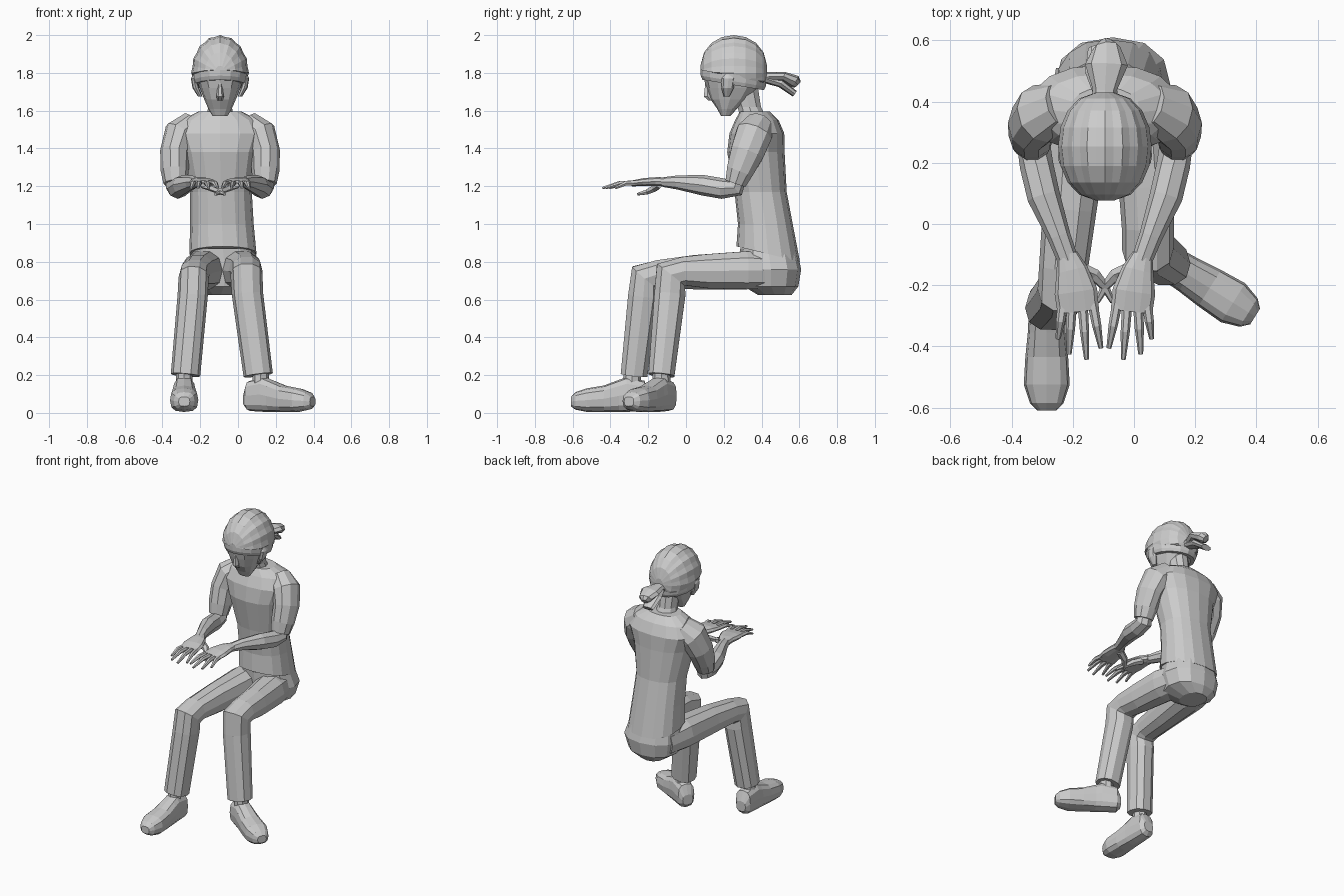
import bpy, bmesh, math
from mathutils import Vector

CX = -0.095  # centre line of the upper body


def loft(name, secs, n=12, axis=None, p=2.0, mirror=False, rib=1.0, edit=None):
    """Skin elliptical rings; each section is x, y, z, half width, half depth."""
    bm = bmesh.new()
    pts = [Vector(s[:3]) for s in secs]
    rings = []
    for i, s in enumerate(secs):
        if axis:
            t = Vector(axis)
        else:
            t = Vector((0, 0, 0))
            if i > 0:
                t += (pts[i] - pts[i - 1]).normalized()
            if i < len(pts) - 1:
                t += (pts[i + 1] - pts[i]).normalized()
            t.normalize()
        side = Vector((1, 0, 0))
        side = (side - t * side.dot(t)).normalized()
        up = t.cross(side)
        ring = []
        for k in range(n):
            a = 2 * math.pi * k / n
            c, d = math.cos(a), math.sin(a)
            c = math.copysign(abs(c) ** (2 / p), c)
            d = math.copysign(abs(d) ** (2 / p), d)
            f = rib if k % 2 else 1.0
            v = pts[i] + (side * c * s[3] + up * d * s[4]) * f
            if edit:
                v = edit(v, i)
            if mirror:
                v.x = 2 * CX - v.x
            ring.append(bm.verts.new(v))
        rings.append(ring)
    for r, q in zip(rings, rings[1:]):
        for k in range(n):
            bm.faces.new((r[k], r[(k + 1) % n], q[(k + 1) % n], q[k]))
    bm.faces.new(rings[0])
    bm.faces.new(rings[-1])
    bmesh.ops.recalc_face_normals(bm, faces=bm.faces)
    me = bpy.data.meshes.new(name)
    bm.to_mesh(me)
    bm.free()
    ob = bpy.data.objects.new(name, me)
    bpy.context.collection.objects.link(ob)
    return ob


UP = (0, 0, 1)

# shirt body with a hem that drops towards the back
def hem(v, i):
    if i == 0:
        v.z -= 0.24 * (v.y - 0.44)
    return v

loft("shirt", [(-.08, .435, .84, .178, .168), (-.085, .42, 1.0, .168, .145),
               (-.09, .395, 1.17, .163, .138), (-.095, .37, 1.38, .205, .152),
               (-.095, .375, 1.48, .245, .145), (-.095, .375, 1.55, .205, .115),
               (-.095, .365, 1.595, .115, .08)], n=16, axis=UP, p=2.3, edit=hem)

# seat of the trousers
loft("pelvis", [(-.09, .47, .625, .08, .09), (-.075, .45, .67, .165, .145),
                (-.07, .45, .76, .19, .16), (-.08, .435, .87, .165, .15)], axis=UP, p=2.3)

# bent trouser legs
loft("right_leg", [(-.165, .5, .75, .09, .09), (-.185, .32, .755, .105, .105),
                   (-.21, .05, .745, .088, .095), (-.23, -.14, .735, .08, .078),
                   (-.235, -.215, .715, .08, .095), (-.24, -.225, .62, .08, .085),
                   (-.278, -.275, .2, .078, .074)], n=10, p=2.3)
loft("left_leg", [(.0, .5, .75, .09, .09), (.02, .32, .755, .105, .105),
                  (.04, .12, .75, .09, .095), (.045, -.01, .75, .085, .08),
                  (.045, -.08, .73, .085, .098), (.05, -.085, .63, .083, .086),
                  (.107, -.13, .2, .078, .072)], n=10, p=2.3)

# ankles and shoes, each shoe turned to its own direction
shoe = [(-.09, .035, .03, .10), (-.065, .055, .005, .165), (.03, .06, 0, .185),
        (.07, .062, 0, .17), (.15, .07, 0, .14), (.24, .075, 0, .125),
        (.30, .055, .012, .105), (.325, .03, .03, .08)]
for side, x, y, turn in (("right", -.285, -.285, 0), ("left", .12, -.13, math.radians(58))):
    loft(side + "_ankle", [(x, y, .12, .045, .05), (x, y, .24, .042, .045)], n=8, axis=UP)
    ob = loft(side + "_shoe", [(0, -d, (lo + hi) / 2 + .005, w, (hi - lo) / 2)
                               for d, w, lo, hi in shoe], n=12, axis=(0, -1, 0), p=2.8)
    ob.location = (x, y, 0)
    ob.rotation_euler.z = turn

# arms and hands, mirrored across the upper body
for side, m in (("right", False), ("left", True)):
    loft(side + "_sleeve", [(-.24, .39, 1.53, .07, .075), (-.305, .36, 1.475, .09, .10),
                            (-.335, .325, 1.38, .078, .093), (-.335, .285, 1.28, .074, .075),
                            (-.333, .262, 1.215, .062, .058)], n=10, mirror=m)
    loft(side + "_forearm", [(-.33, .275, 1.25, .05, .045), (-.328, .26, 1.195, .054, .055),
                             (-.318, .19, 1.188, .055, .055), (-.295, .09, 1.205, .054, .054),
                             (-.245, -.04, 1.22, .038, .038), (-.215, -.12, 1.222, .034, .026)],
         n=8, mirror=m)
    loft(side + "_palm", [(-.218, -.1, 1.222, .034, .025), (-.203, -.15, 1.225, .052, .024),
                          (-.19, -.22, 1.222, .07, .022), (-.182, -.285, 1.215, .068, .016)],
         n=10, mirror=m, p=2.4)
    loft(side + "_thumb", [(-.185, -.14, 1.21, .025, .02), (-.13, -.165, 1.19, .022, .02),
                           (-.095, -.205, 1.17, .015, .015), (-.07, -.255, 1.158, .008, .008)],
         n=6, mirror=m)
    tips = [(-.232, -.248, -.375), (-.203, -.212, -.425), (-.168, -.155, -.442), (-.135, -.108, -.405)]
    for k, (x0, x1, y1) in enumerate(tips):
        xm, ym = (x0 + x1) / 2, (y1 - .26) / 2
        loft(f"{side}_finger_{k + 1}", [(x0, -.26, 1.217, .017, .015), (xm, ym, 1.216, .015, .014),
                                        (x1, y1, 1.19, .008, .007)], n=6, mirror=m)
    # ears
    loft(side + "_ear", [(CX - .105, .215, 1.675, .012, .015), (CX - .128, .22, 1.72, .018, .033),
                         (CX - .14, .225, 1.77, .014, .036), (CX - .135, .225, 1.795, .008, .02)],
         n=8, axis=UP, mirror=m)

# neck and head
loft("neck", [(CX, .365, 1.54, .08, .075), (CX, .335, 1.62, .062, .065),
              (CX, .31, 1.72, .065, .075)], n=10, axis=UP)
head = [(1.572, .185, .235, .04), (1.61, .165, .27, .062), (1.66, .13, .335, .084),
        (1.72, .108, .385, .108), (1.78, .092, .405, .128), (1.84, .09, .41, .135)]
loft("head", [(CX, (a + b) / 2, z, w, (b - a) / 2) for z, a, b, w in head], n=12, axis=UP, p=2.3)
loft("nose", [(CX, .115, 1.745, .01, .015), (CX, .115, 1.675, .02, .024),
              (CX, .13, 1.655, .014, .014)], n=6, axis=UP)

# ribbed head covering, strips running front to back
def flat_bottom(v, i):
    v.z = max(v.z, 1.815 - .2 * (v.y - .08))
    return v

cap = []
for k in range(9):
    a = math.pi * (.04 + .92 * k / 8)
    s = math.sin(a) ** .8
    cap.append((CX, .253 - .178 * math.cos(a), 1.80, .153 * s, .20 * s))
loft("ribbed_cap", cap, n=32, axis=(0, -1, 0), rib=.965, edit=flat_bottom)

# slanted headband
def slant(v, i):
    v.z -= .17 * (v.y - .08)
    return v

loft("headband", [(CX, .25, 1.765, .138, .163), (CX, .25, 1.785, .146, .172),
                  (CX, .252, 1.835, .151, .176), (CX, .252, 1.85, .142, .166)],
     n=16, axis=UP, edit=slant)

# knotted tails at the back of the band
loft("band_tail_upper", [(CX, .39, 1.77, .045, .04), (CX, .44, 1.78, .04, .024),
                         (CX + .005, .52, 1.78, .07, .025), (CX + .005, .575, 1.755, .045, .035),
                         (CX, .59, 1.74, .02, .025)], n=8)
loft("band_tail_lower", [(CX, .42, 1.77, .035, .025), (CX - .01, .5, 1.745, .055, .022),
                         (CX - .015, .575, 1.69, .04, .018)], n=8)
